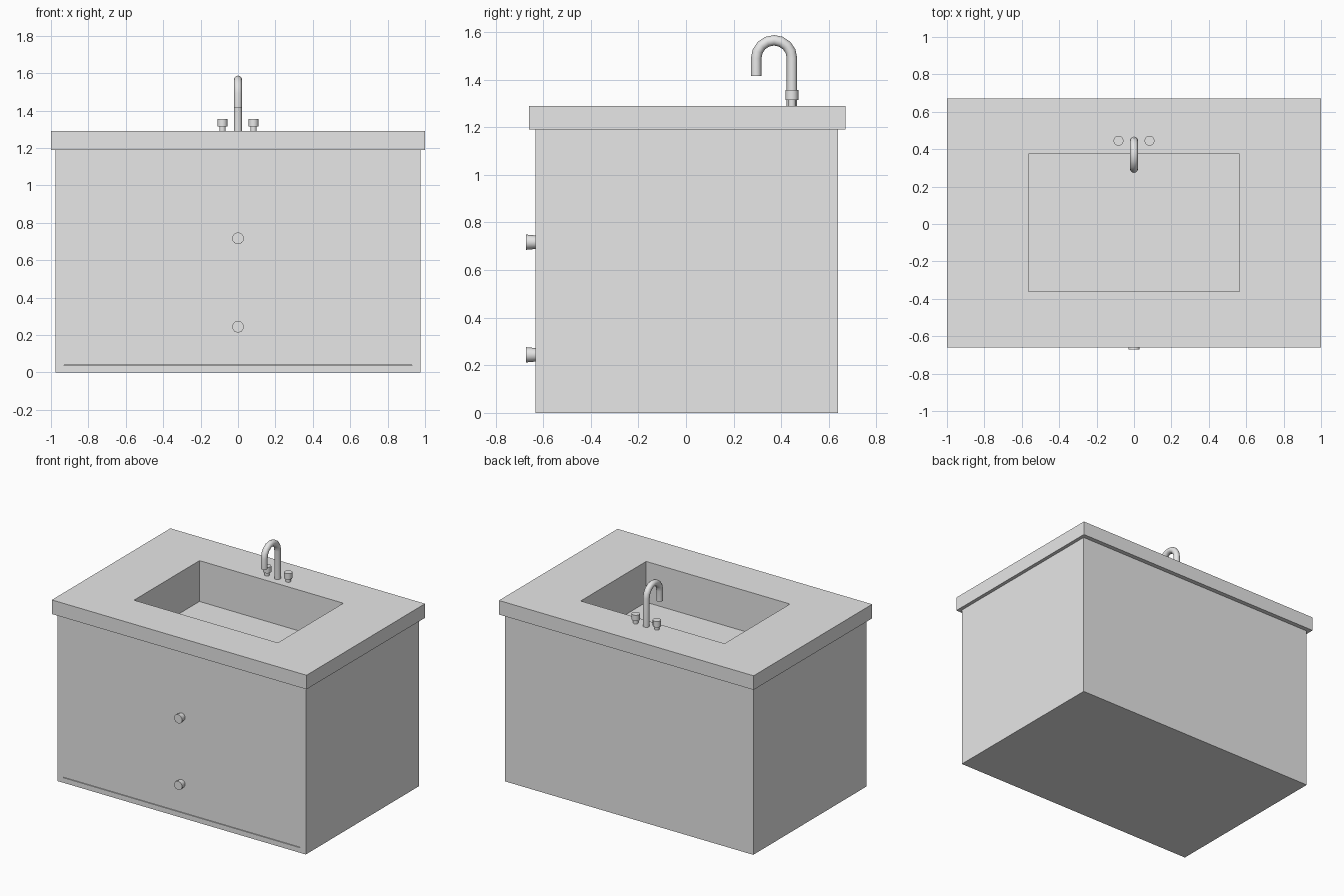
import bpy
import math
from mathutils import Vector

cube = bpy.data.objects.get("Cube")
if cube:
    bpy.data.objects.remove(cube, do_unlink=True)

grey = bpy.data.materials.new("plain_grey")
grey.use_nodes = True
colour = (0.8, 0.8, 0.8, 1)
grey.diffuse_color = colour
grey.node_tree.nodes["Principled BSDF"].inputs["Base Color"].default_value = colour


def finish(name, smooth=False):
    ob = bpy.context.object
    ob.name = name
    ob.data.materials.append(grey)
    if smooth:
        bpy.ops.object.shade_smooth_by_angle(angle=math.radians(40))
    return ob


def box(name, low, high):
    low, high = Vector(low), Vector(high)
    bpy.ops.mesh.primitive_cube_add(size=1, location=(low + high) / 2)
    bpy.context.object.scale = high - low
    bpy.ops.object.transform_apply(location=False, rotation=False, scale=True)
    return finish(name)


def cylinder(name, radius, depth, centre, sides=12, top=None, tilt=0):
    bpy.ops.mesh.primitive_cone_add(
        vertices=sides, radius1=radius, radius2=radius if top is None else top,
        depth=depth, location=centre, rotation=(tilt, 0, 0))
    return finish(name, sides > 8)


def cut(target, cutter):
    mod = target.modifiers.new("cut", "BOOLEAN")
    mod.operation = "DIFFERENCE"
    mod.solver = "EXACT"
    mod.object = cutter
    bpy.context.view_layer.objects.active = target
    bpy.ops.object.modifier_apply(modifier=mod.name)


# Cabinet and countertop, with the basin sunk through both
cabinet = box("cabinet", (-0.975, -0.632, 0), (0.975, 0.638, 1.19))
countertop = box("countertop", (-1, -0.66, 1.19), (1, 0.67, 1.29))
well = box("basin_cutter", (-0.565, -0.36, 1.0), (0.565, 0.375, 1.5))
cut(cabinet, well)
cut(countertop, well)

# Fine gap along the foot of the front panel
gap = box("gap_cutter", (-0.93, -0.7, 0.036), (0.93, -0.622, 0.04))
cut(cabinet, gap)
for cutter in (well, gap):
    bpy.data.objects.remove(cutter, do_unlink=True)

# Drain plate on the basin floor
cylinder("drain", 0.055, 0.008, (0, 0.01, 1.004), sides=8)

# Front knobs, flaring outwards
for name, z in (("lower_knob", 0.244), ("upper_knob", 0.717)):
    cylinder(name, 0.028, 0.044, (0, -0.65, z), sides=10, top=0.032, tilt=math.pi / 2)

# Pair of taps
for side, x in (("left", 0.083), ("right", -0.083)):
    cylinder(side + "_tap_stem", 0.017, 0.03, (x, 0.445, 1.303))
    cylinder(side + "_tap_handle", 0.027, 0.042, (x, 0.445, 1.335))

# Hooked spout
arch = [(0, 0.37 + 0.075 * math.cos(a), 1.49 + 0.075 * math.sin(a))
        for a in (math.pi * i / 8 for i in range(9))]
path = [(0, 0.445, 1.285)] + arch + [(0, 0.295, 1.415)]
curve = bpy.data.curves.new("spout", "CURVE")
curve.dimensions = "3D"
curve.bevel_depth = 0.022
curve.bevel_resolution = 4
curve.use_fill_caps = True
line = curve.splines.new("POLY")
line.points.add(len(path) - 1)
for point, co in zip(line.points, path):
    point.co = (*co, 1)
spout = bpy.data.objects.new("spout", curve)
bpy.context.collection.objects.link(spout)
bpy.ops.object.select_all(action="DESELECT")
spout.select_set(True)
bpy.context.view_layer.objects.active = spout
bpy.ops.object.convert(target="MESH")
finish("spout", smooth=True)
